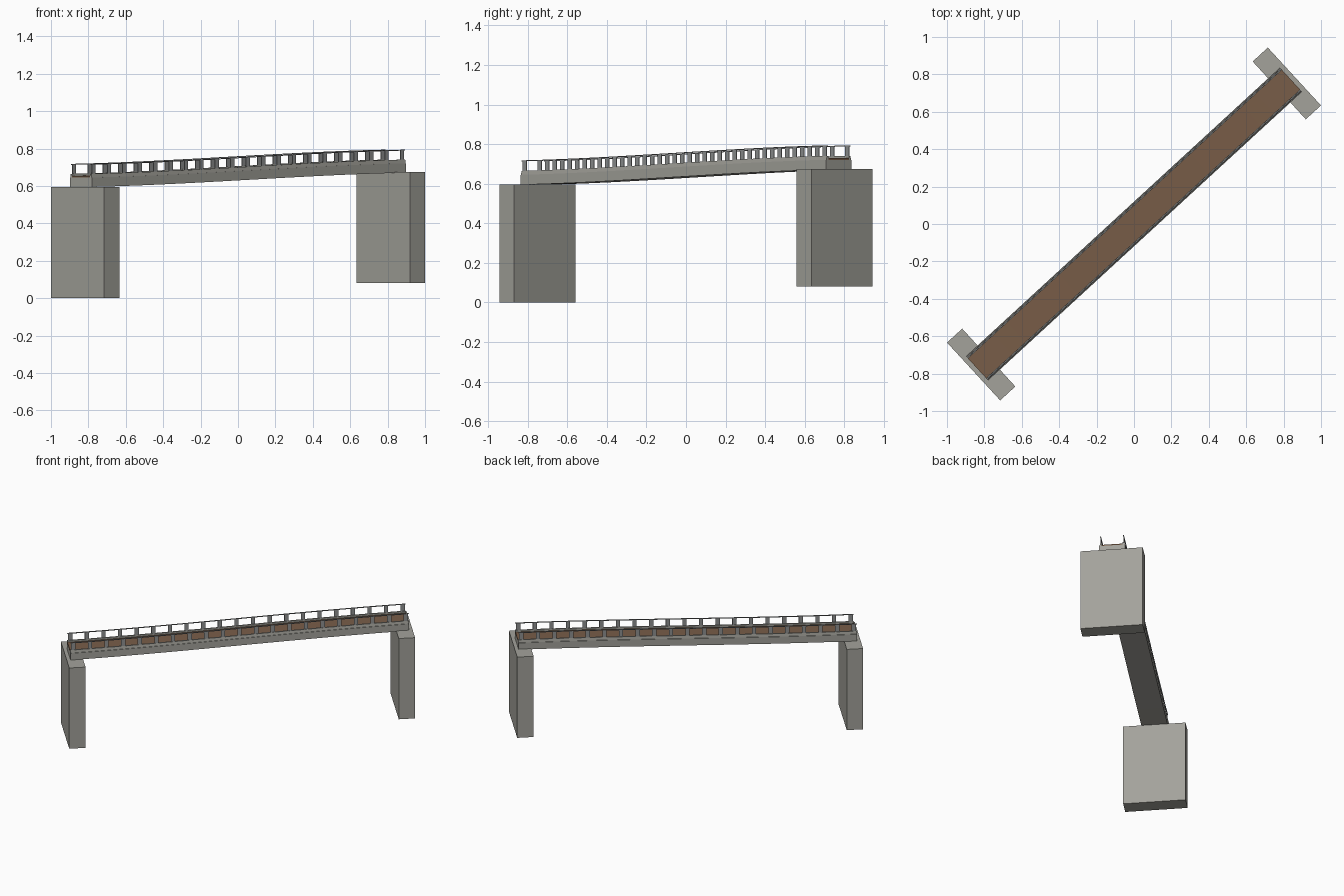
import bpy
import bmesh
import math
from mathutils import Matrix, Vector

cube = bpy.data.objects.get("Cube")
if cube:
    bpy.data.objects.remove(cube, do_unlink=True)

ANGLE = math.radians(42.6)      # heading of the span
HALF = 1.14                     # half length of the span
LOW, RISE = 0.595, 0.076        # bearing height and climb of the span
SEGMENTS, POSTS = 24, 21
TURN = Matrix.Rotation(ANGLE, 4, 'Z')


def material(name, colour):
    mat = bpy.data.materials.new(name)
    mat.use_nodes = True
    rgba = (*colour, 1)
    mat.diffuse_color = rgba
    mat.node_tree.nodes["Principled BSDF"].inputs["Base Color"].default_value = rgba
    return mat


concrete = material("concrete", (0.37, 0.365, 0.33))
brown = material("brown roadway", (0.19, 0.11, 0.065))
steel = material("railing steel", (0.28, 0.29, 0.29))


def height(s):
    # gently eased climb from the low end to the high end
    t = (s + HALF) / (2 * HALF)
    return LOW + RISE * (0.5 * t + 0.5 * t * t * (3 - 2 * t))


def finish(name, bm, mat):
    bmesh.ops.recalc_face_normals(bm, faces=bm.faces)
    bm.transform(TURN)
    mesh = bpy.data.meshes.new(name)
    bm.to_mesh(mesh)
    bm.free()
    mesh.materials.append(mat)
    obj = bpy.data.objects.new(name, mesh)
    bpy.context.collection.objects.link(obj)
    return obj


def sweep(name, profile, mat):
    # carry a closed (across, up) profile along the climbing span
    bm = bmesh.new()
    rings = []
    for i in range(SEGMENTS + 1):
        s = -HALF + 2 * HALF * i / SEGMENTS
        rings.append([bm.verts.new((s, a, height(s) + u)) for a, u in profile])
    n = len(profile)
    for r0, r1 in zip(rings, rings[1:]):
        for k in range(n):
            j = (k + 1) % n
            bm.faces.new((r0[k], r0[j], r1[j], r1[k]))
    bm.faces.new(rings[0])
    bm.faces.new(rings[-1])
    return finish(name, bm, mat)


def rectangle(a0, a1, u0, u1):
    return [(a0, u0), (a1, u0), (a1, u1), (a0, u1)]


def add_box(bm, centre, size):
    matrix = Matrix.Translation(Vector(centre)) @ Matrix.Diagonal((*size, 1))
    bmesh.ops.create_cube(bm, size=1, matrix=matrix)


# Piers
for name, side, base in (("low_pier", -1, 0.0), ("high_pier", 1, 0.08)):
    bm = bmesh.new()
    add_box(bm, (side * 1.11, 0, base + LOW / 2), (0.11, 0.42, LOW))
    finish(name, bm, concrete)

# Girder and roadway
sweep("girder", rectangle(-0.088, 0.088, 0, 0.05), concrete)
sweep("roadway", rectangle(-0.071, 0.071, 0.049, 0.058), brown)

# Kerbs, handrails and posts on both sides
for name, side in (("left", 1), ("right", -1)):
    kerb = [(0.071, 0.049), (0.084, 0.049), (0.081, 0.07), (0.071, 0.07)]
    sweep(name + "_kerb", [(side * a, u) for a, u in kerb], concrete)
    sweep(name + "_handrail",
          rectangle(side * 0.074, side * 0.08, 0.118, 0.123), steel)
    bm = bmesh.new()
    for i in range(POSTS):
        s = (HALF - 0.02) * (2 * i / (POSTS - 1) - 1)
        add_box(bm, (s, side * 0.077, height(s) + 0.094), (0.028, 0.004, 0.052))
    finish(name + "_posts", bm, steel)
